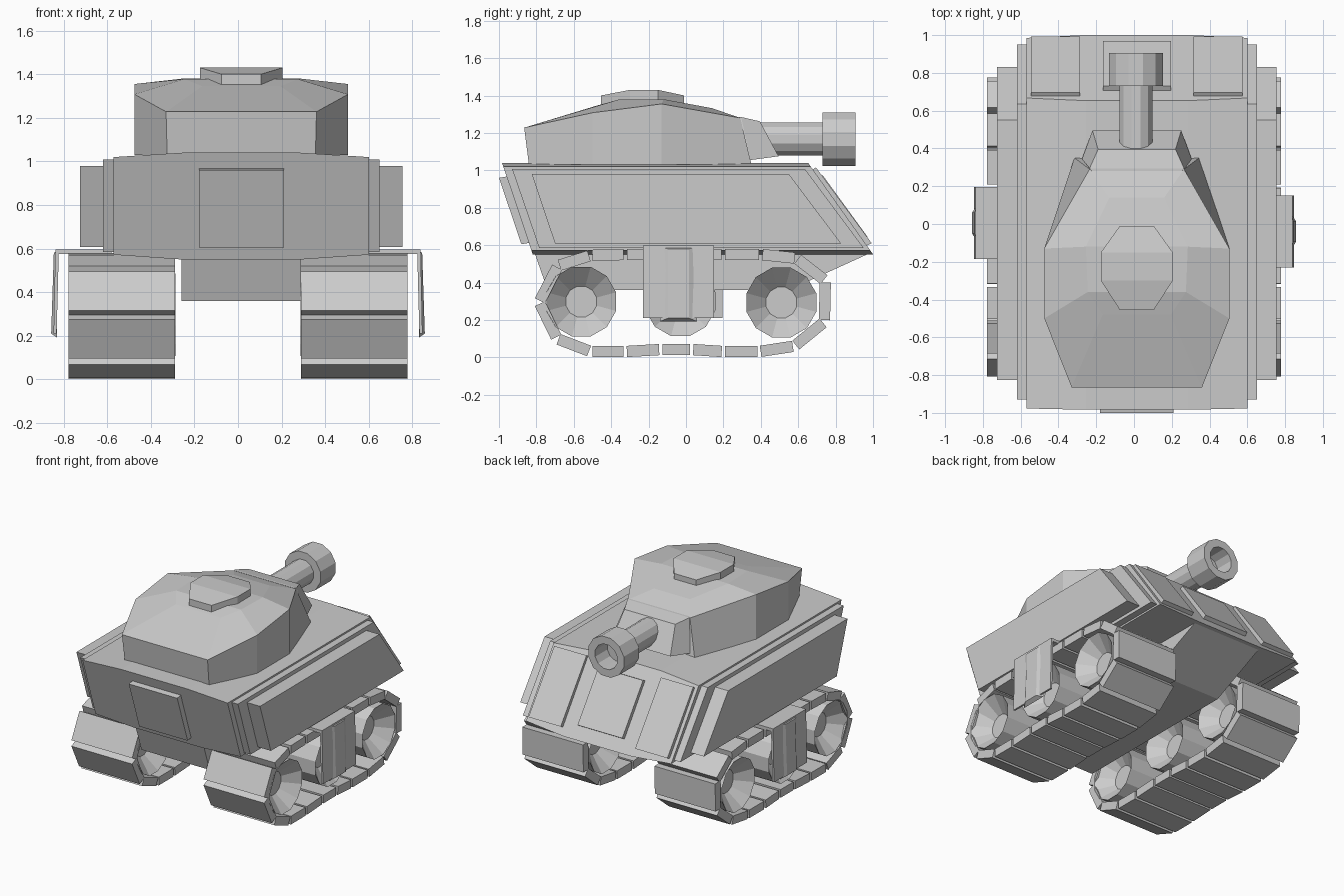
import bpy, bmesh, math
from mathutils import Vector

if "Cube" in bpy.data.objects:
    bpy.data.objects.remove(bpy.data.objects["Cube"])

CX = 0.015  # hull and turret centre line


def loft(name, rings, caps=True):
    """Join equal-length rings of points; caps are strips across each end ring."""
    bm = bmesh.new()
    rows = [[bm.verts.new(p) for p in ring] for ring in rings]
    n = len(rows[0])
    for a, b in zip(rows, rows[1:]):
        for i in range(n):
            j = (i + 1) % n
            bm.faces.new((a[i], a[j], b[j], b[i]))
    if caps:
        for row in (rows[0], rows[-1]):
            for i in range(n // 2 - 1):
                bm.faces.new((row[i], row[i + 1], row[n - 2 - i], row[n - 1 - i]))
    bmesh.ops.recalc_face_normals(bm, faces=bm.faces)
    mesh = bpy.data.meshes.new(name)
    bm.to_mesh(mesh)
    bm.free()
    ob = bpy.data.objects.new(name, mesh)
    bpy.context.collection.objects.link(ob)
    return ob


def slab(name, profile, x0, x1):
    """Extrude a side (y, z) profile across x."""
    return loft(name, [[(x, y, z) for y, z in profile] for x in (x0, x1)])


def sym(half):
    """Mirror half an outline of (x, y, z) about the centre line."""
    return [(CX + x, y, z) for x, y, z in half] + [(CX - x, y, z) for x, y, z in reversed(half)]


def turned(name, stations, axis, centre, sides=12):
    """Lathe (position, radius) stations around the x or y axis."""
    rings = []
    for t, r in stations:
        ring = []
        for i in range(sides):
            a = 2 * math.pi * (i + 0.5) / sides
            u, v = r * math.cos(a), r * math.sin(a)
            ring.append((t, centre[0] + u, centre[1] + v) if axis == 'x'
                        else (centre[0] + u, t, centre[1] + v))
        rings.append(ring)
    return loft(name, rings)


# Upper hull: eight-sided section sheared to the sloping rear and glacis
def rear_y(z):
    return -0.98 + (1.03 - z) * 0.335


def front_y(z):
    return 0.66 + (1.03 - z) * 0.71


section = [(0.27, 1.04), (0.585, 1.02), (0.585, 0.572), (0.27, 0.55)]
loft("upper_hull", [sym([(x, f(z), z) for x, z in section]) for f in (rear_y, front_y)])

# Lower hull wedge
slab("lower_hull", [(-0.81, 0.56), (-0.74, 0.36), (0.55, 0.36), (0.99, 0.56)], CX - 0.275, CX + 0.275)

# Layered side armour
for s, side in ((1, "right"), (-1, "left")):
    slab("inner_side_plate_" + side,
         [(-0.93, 1.008), (0.635, 1.008), (0.95, 0.585), (-0.785, 0.585)], CX + s * 0.57, CX + s * 0.635)
    slab("outer_side_plate_" + side,
         [(-0.825, 0.98), (0.55, 0.98), (0.83, 0.608), (-0.7, 0.608)], CX + s * 0.62, CX + s * 0.74)

# Raised plates on the glacis and rear
wide = [(0.66, 0.995), (0.695, 1.015), (0.993, 0.61), (0.95, 0.59)]
for s, side in ((1, "right"), (-1, "left")):
    slab("glacis_plate_" + side, wide, CX + s * 0.30, CX + s * 0.56)
slab("glacis_plate_middle", [(0.69, 0.955), (0.73, 0.975), (0.97, 0.645), (0.93, 0.62)], CX - 0.18, CX + 0.18)
slab("rear_plate", [(-0.94, 0.97), (-1.0, 0.96), (-0.88, 0.605), (-0.82, 0.615)], CX - 0.195, CX + 0.195)

# Turret: base, rim and roof rings
loft("turret", [
    sym([(0.34, -0.84, 1.03), (0.49, -0.50, 1.03), (0.49, -0.13, 1.03), (0.33, 0.35, 1.03)]),
    sym([(0.345, -0.865, 1.228), (0.49, -0.50, 1.308), (0.49, -0.13, 1.355), (0.25, 0.29, 1.28)]),
    sym([(0.18, -0.48, 1.345), (0.26, -0.36, 1.378), (0.27, -0.12, 1.38), (0.145, 0.14, 1.332)])])

# Hatch with sloping ends
hatch = [(0.09, -0.455, 1.40), (0.19, -0.30, 1.43), (0.19, -0.15, 1.43), (0.09, -0.01, 1.40)]
loft("hatch", [sym([(x, y, 1.34) for x, y, z in hatch]), sym(hatch)])

# Gun mantlet, barrel and hollow muzzle
loft("mantlet", [
    sym([(0.29, 0.30, 1.05), (0.24, 0.28, 1.285)]),
    sym([(0.29, 0.345, 1.055), (0.25, 0.295, 1.285)]),
    sym([(0.235, 0.495, 1.075), (0.205, 0.395, 1.262)])])
turned("barrel", [(0.35, 0.091), (0.76, 0.091)], 'y', (0.01, 1.167))
turned("muzzle", [(0.73, 0.148), (0.905, 0.148), (0.905, 0.092), (0.765, 0.092)], 'y', (0.01, 1.167))

# Track links follow a closed centre path (y, z)
path = [(-.51, .031), (-.325, .031), (-.135, .042), (.03, .042), (.2, .031), (.39, .031), (.58, .06),
        (.74, .19), (.745, .41), (.59, .53), (.4, .55), (.2, .55), (.03, .55), (-.135, .55),
        (-.325, .55), (-.51, .545), (-.685, .49), (-.785, .295), (-.69, .1)]
for s, side in ((1, "right"), (-1, "left")):
    for i, p in enumerate(path):
        a, b = Vector(p), Vector(path[(i + 1) % len(path)])
        d = (b - a).normalized()
        nrm = Vector((-d.y, d.x)) * 0.03
        a, b = a + d * 0.009, b - d * 0.009
        slab("track_link_" + side, [a + nrm, b + nrm * 1.0, b - nrm, a - nrm], s * 0.288, s * 0.777)

    # Dished road wheels
    for y, z in ((-0.56, 0.298), (-0.03, 0.3), (0.51, 0.293)):
        turned("wheel_" + side,
               [(s * 0.38, 0.085), (s * 0.286, 0.193), (s * 0.778, 0.193), (s * 0.68, 0.085)], 'x', (y, z))

    # Hanging centre guard with a chamfered ridge
    y = -0.04 if s > 0 else 0.005
    for name, prof, w in (
            ("guard_arm_", [(0.58, 0.575), (0.58, 0.597), (0.838, 0.597), (0.838, 0.575)], 0.19),
            ("guard_plate_", [(0.822, 0.59), (0.838, 0.597), (0.846, 0.21), (0.832, 0.21)], 0.19)):
        loft(name + side, [[(s * x, y + k * w, z) for x, z in prof] for k in (-1, 1)])
    loft("guard_ridge_" + side, [
        [(s * 0.83, y + k, z) for k, z in ((-0.1, 0.59), (0.1, 0.59), (0.1, 0.192), (-0.1, 0.192))],
        [(s * x, y + k, z) for x, k, z in ((0.845, -0.055, 0.58), (0.845, 0.055, 0.58),
                                           (0.857, 0.055, 0.21), (0.857, -0.055, 0.21))]])
